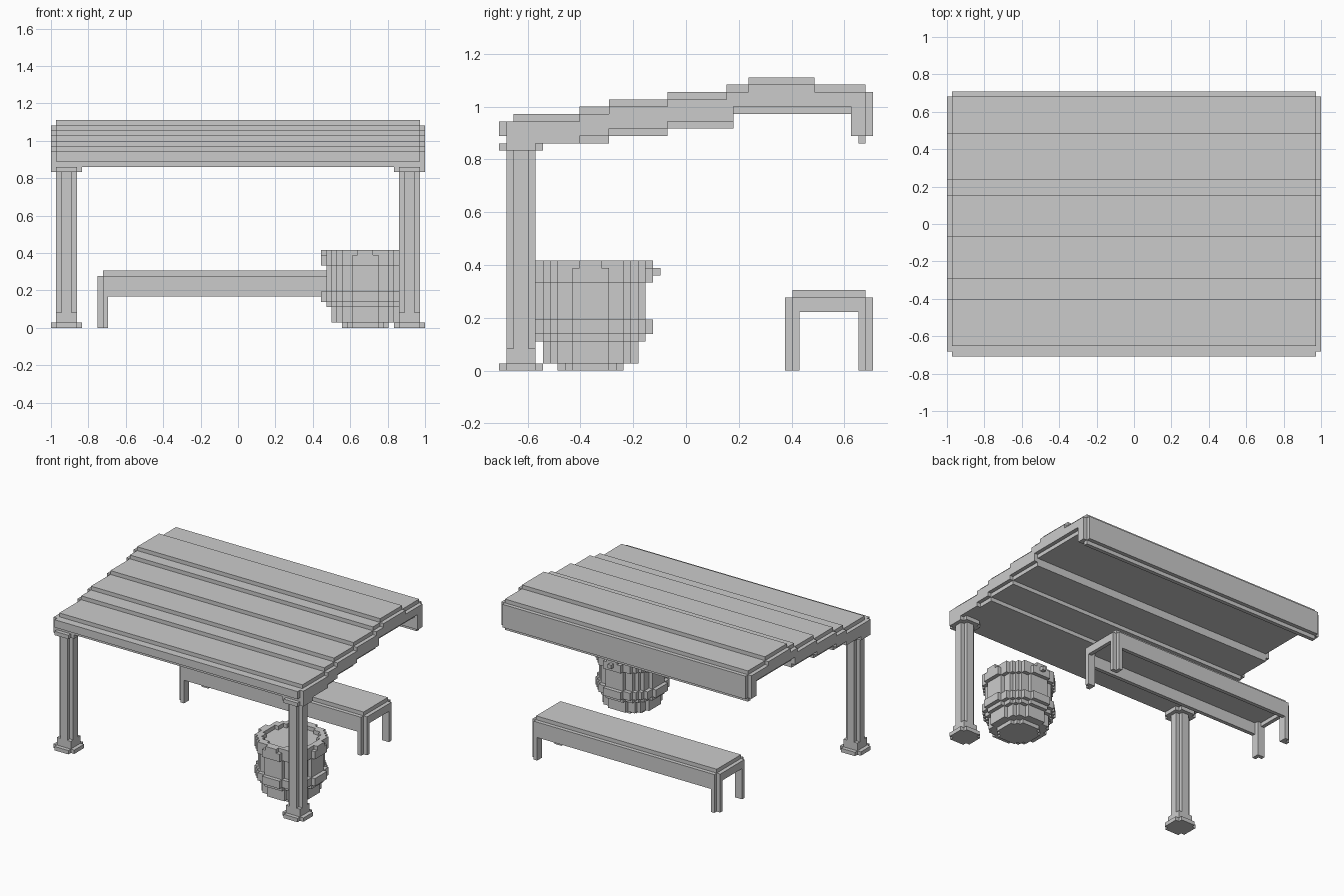
import bpy, bmesh

if "Cube" in bpy.data.objects:
    bpy.data.objects.remove(bpy.data.objects["Cube"])

V = 2 / 72  # size of one voxel; all part sizes below are in voxels


def finish(name, bm):
    bmesh.ops.recalc_face_normals(bm, faces=bm.faces)
    bmesh.ops.scale(bm, vec=(V, V, V), verts=bm.verts)
    me = bpy.data.meshes.new(name)
    bm.to_mesh(me)
    bm.free()
    ob = bpy.data.objects.new(name, me)
    bpy.context.collection.objects.link(ob)
    return ob


def prism(bm, pts, a, b, axis='z'):
    """Extrude a flat outline from a to b, along z or x."""
    place = (lambda p, t: (p[0], p[1], t)) if axis == 'z' else (lambda p, t: (t, p[0], p[1]))
    f = bm.faces.new([bm.verts.new(place(p, a)) for p in pts])
    ext = bmesh.ops.extrude_face_region(bm, geom=[f])['geom']
    top = [g for g in ext if isinstance(g, bmesh.types.BMVert)]
    d = (0, 0, b - a) if axis == 'z' else (b - a, 0, 0)
    bmesh.ops.translate(bm, vec=d, verts=top)


def box(bm, x0, x1, y0, y1, z0, z1):
    prism(bm, [(x0, y0), (x1, y0), (x1, y1), (x0, y1)], z0, z1)


def notched(cx, cy, h):
    """Square outline of half-width h with one voxel cut from each corner."""
    k = h - 1
    q = [(h, -k), (h, k), (k, k), (k, h), (-k, h), (-k, k), (-h, k), (-h, -k),
         (-k, -k), (-k, -h), (k, -h), (k, -k)]
    return [(cx + x, cy + y) for x, y in q]


def stairs(steps, end):
    """Turn (start, height) steps into a stepped line."""
    pts = []
    for i, (y, z) in enumerate(steps):
        pts += [(y, z), (steps[i + 1][0] if i + 1 < len(steps) else end, z)]
    return pts


# Roof: stepped profile with a back valance, and slimmer slices at both ends
top = [(-25.5, 34), (-23.5, 35), (-14.5, 36), (-10.5, 37), (-2.5, 38),
       (5.5, 39), (8.5, 40), (17.5, 39), (24.5, 38)]
under = [(-25.5, 32), (-24.5, 31), (-10.5, 32), (-2.5, 33), (6.5, 35),
         (22.5, 32), (23.5, 31), (24.5, 32)]
end_top = [(-24.5, 34)] + [(y, z - 1) for y, z in top[2:-1]]
end_under = [(-24.5, 31), (-14.5, 32), (-10.5, 33), (-2.5, 34), (6.5, 36), (22.5, 32)]
bm = bmesh.new()
prism(bm, stairs(top, 25.5) + stairs(under, 25.5)[::-1], -35, 35, 'x')
finish("roof", bm)
for side, name in ((-1, "left"), (1, "right")):
    bm = bmesh.new()
    prism(bm, stairs(end_top, 24.5) + stairs(end_under, 24.5)[::-1], side * 35, side * 36, 'x')
    finish("roof_end_" + name, bm)

    # Front post: foot, square plinth, fluted shaft and cap
    cx, cy = side * 33, -22.5
    bm = bmesh.new()
    prism(bm, notched(cx, cy, 3), 0, 1)
    box(bm, cx - 2, cx + 2, cy - 2, cy + 2, 1, 3)
    prism(bm, notched(cx, cy, 2), 3, 30)
    prism(bm, notched(cx, cy, 3), 30, 31)
    finish("front_post_" + name, bm)

# Bench: seat board on a frame with four notched legs
CY = 19.5
bm = bmesh.new()
box(bm, -26, 26, CY - 5, CY + 5, 9, 11)
finish("bench_seat", bm)
bm = bmesh.new()
for s in (-1, 1):
    y0, y1 = sorted((CY + s * 5, CY + s * 6))
    box(bm, -26, 26, y0, y1, 6, 10)
    x0, x1 = sorted((s * 26, s * 27))
    box(bm, x0, x1, CY - 5, CY + 5, 8, 10)
finish("bench_apron", bm)
bm = bmesh.new()
for sx in (-1, 1):
    for sy in (-1, 1):
        leg = [(27, 4), (25, 4), (25, 6), (26, 6), (26, 5), (27, 5)]
        prism(bm, [(sx * x, CY + sy * y) for x, y in leg], 0, 10)
finish("bench_legs", bm)


# Barrel: stacked voxel discs, keeping only the exposed faces
def disc(r):
    return {(i, j) for i in range(-9, 10) for j in range(-9, 10) if i * i + j * j <= r * r}


layers = [(0, 1, 4.9), (1, 4, 6.5), (4, 5, 7.4), (5, 7, 8.3), (7, 12, 7.4), (12, 14, 8.3)]
cells = {(i, j, k) for a, b, r in layers for k in range(a, b) for i, j in disc(r)}
cells |= {(i, j, 14) for i, j in disc(8.1) - disc(6.5)}
bm = bmesh.new()
for c in cells:
    for ax in range(3):
        for s in (0, 1):
            n = list(c)
            n[ax] += 2 * s - 1
            if tuple(n) in cells:
                continue
            quad = []
            for u, v in ((0, 0), (1, 0), (1, 1), (0, 1)):
                p = list(c)
                p[ax] += s
                p[(ax + 1) % 3] += u
                p[(ax + 2) % 3] += v
                quad.append(bm.verts.new((p[0] + 24, p[1] - 13.5, p[2])))
            bm.faces.new(quad)
bmesh.ops.remove_doubles(bm, verts=bm.verts, dist=0.01)
bmesh.ops.recalc_face_normals(bm, faces=bm.faces)
bmesh.ops.dissolve_limit(bm, angle_limit=0.02, verts=bm.verts, edges=bm.edges)
finish("barrel", bm)

# Bung on the back of the barrel
bm = bmesh.new()
box(bm, 24, 25, -4.5, -3.5, 13, 14)
finish("barrel_bung", bm)
